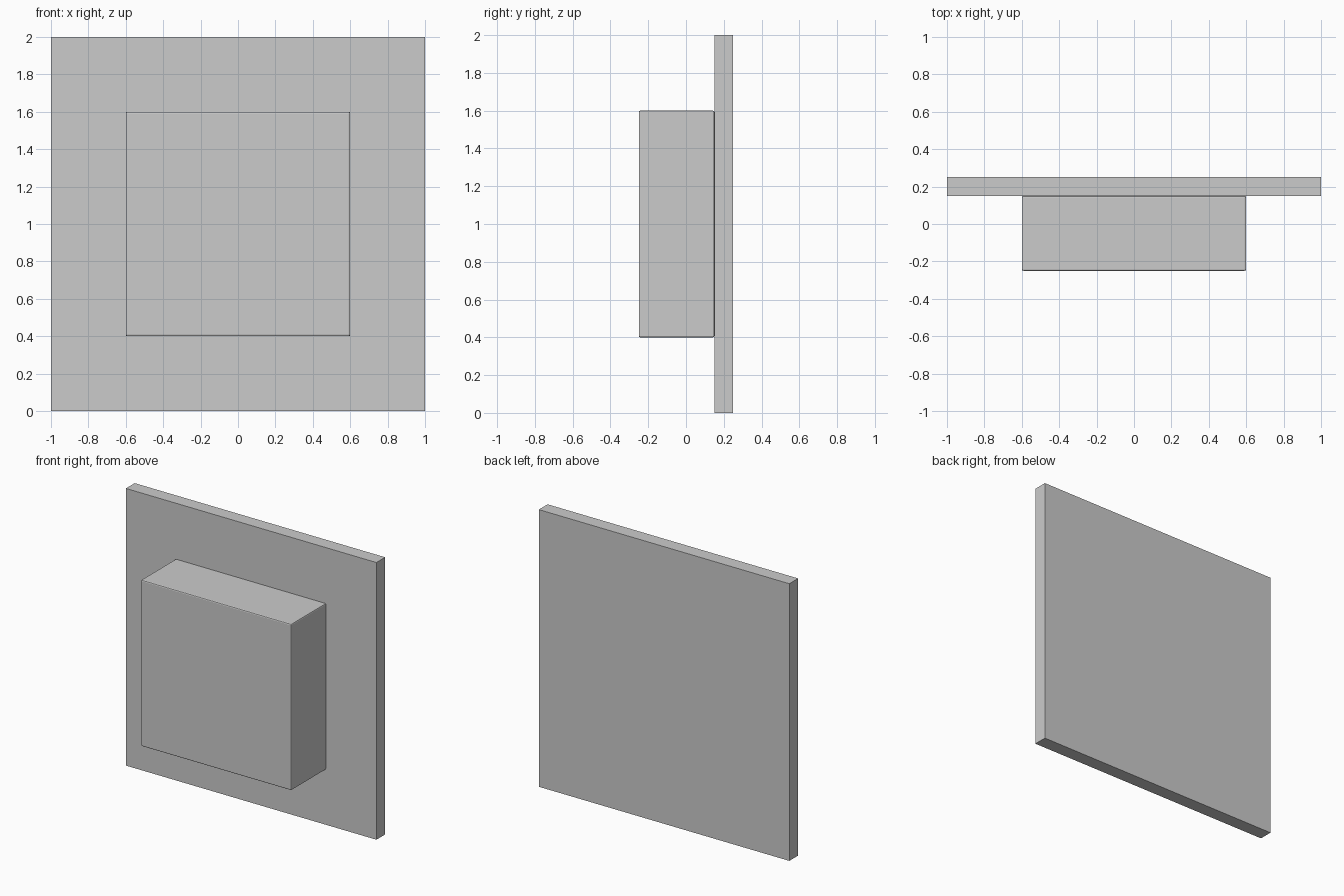
import bpy

if "Cube" in bpy.data.objects:
    bpy.data.objects.remove(bpy.data.objects["Cube"])


def box(name, size, centre, bevel=0.0):
    bpy.ops.mesh.primitive_cube_add(size=1, location=centre)
    ob = bpy.context.object
    ob.name = name
    ob.scale = size
    bpy.ops.object.transform_apply(location=False, rotation=False, scale=True)
    if bevel:
        mod = ob.modifiers.new("edge_softening", 'BEVEL')
        mod.width = bevel
        mod.segments = 2
        mod.limit_method = 'ANGLE'
    return ob


# Thin upright square plate at the back
box("back_plate", (2.0, 0.1, 2.0), (0, 0.2, 1.0))

# Raised block on the front, with slightly softened edges
box("front_block", (1.2, 0.4, 1.2), (0, -0.05, 1.0), bevel=0.008)
